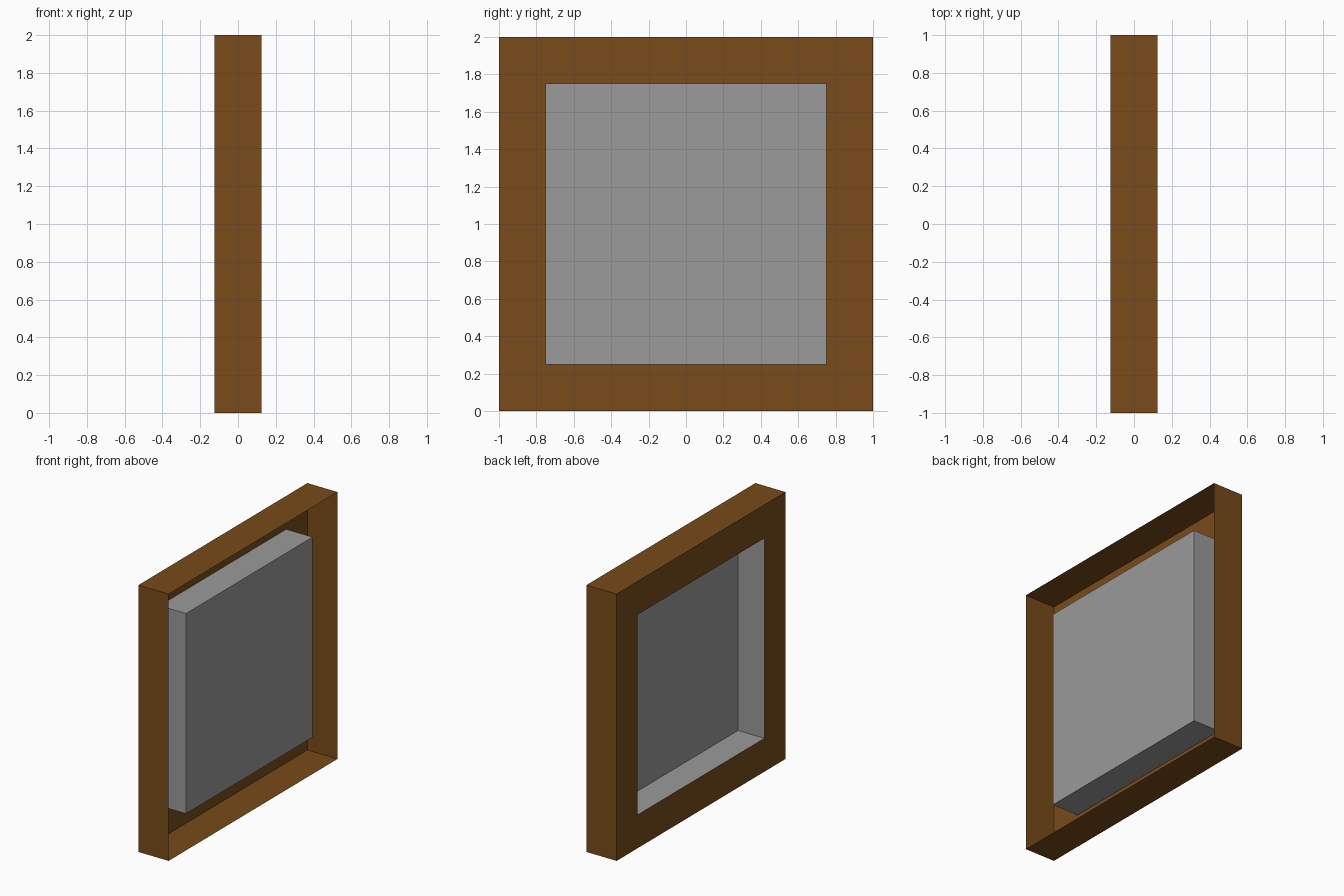
import bpy, bmesh

if "Cube" in bpy.data.objects:
    bpy.data.objects.remove(bpy.data.objects["Cube"])

MID = 1.0    # height of the centre
BACK = -0.125
FRONT = 0.125
INNER = 0.75


def stepped_shell(name, rings, color, cap=False):
    """Bridge square rings (x, half size) into an open shell, optionally capped."""
    bm = bmesh.new()
    loops = [[bm.verts.new((x, sy * h, MID + sz * h))
              for sy, sz in ((-1, -1), (1, -1), (1, 1), (-1, 1))]
             for x, h in rings]
    for a, b in zip(loops, loops[1:]):
        for i in range(4):
            j = (i + 1) % 4
            bm.faces.new((a[i], b[i], b[j], a[j]))
    if cap:
        bm.faces.new(loops[-1])
    mesh = bpy.data.meshes.new(name)
    bm.to_mesh(mesh)
    bm.free()
    obj = bpy.data.objects.new(name, mesh)
    bpy.context.collection.objects.link(obj)
    mat = bpy.data.materials.new(name + "_color")
    mat.diffuse_color = color
    mat.use_nodes = True
    mat.node_tree.nodes["Principled BSDF"].inputs["Base Color"].default_value = mat.diffuse_color
    mesh.materials.append(mat)
    return obj


# Wooden frame: thin outer walls and a flat border on the -x side
stepped_shell("frame", [(FRONT, 1.0), (BACK, 1.0), (BACK, INNER)],
              (0.19, 0.07, 0.01, 1))

# Grey tray recessed from the border, bulging out toward +x
stepped_shell("recessed_panel", [(BACK, INNER), (0.094, INNER)],
              (0.325, 0.325, 0.325, 1), cap=True)
